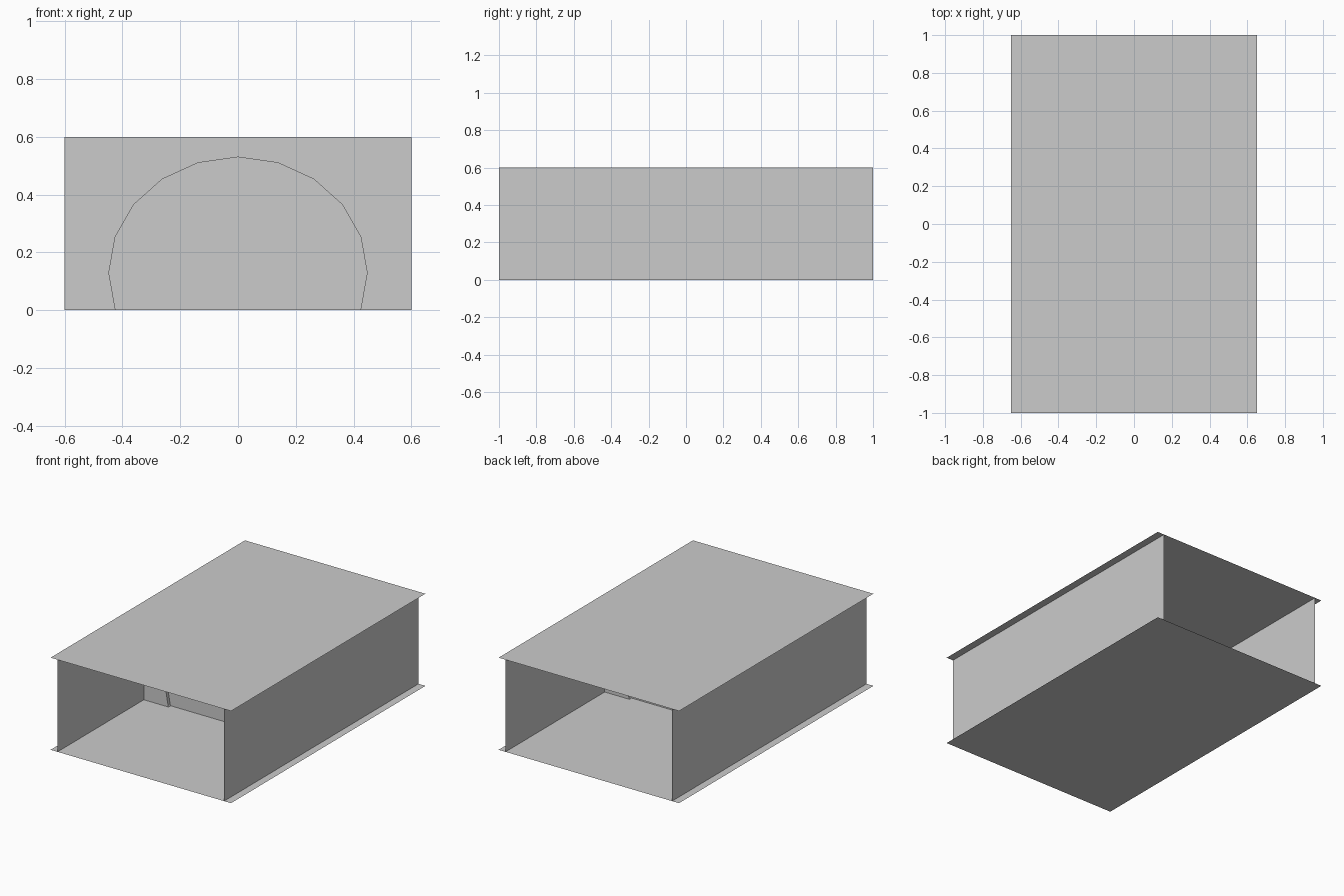
import bpy, math

if "Cube" in bpy.data.objects:
    bpy.data.objects.remove(bpy.data.objects["Cube"])

def make_object(name, verts, faces):
    mesh = bpy.data.meshes.new(name)
    mesh.from_pydata(verts, [], faces)
    mesh.update()
    obj = bpy.data.objects.new(name, mesh)
    bpy.context.collection.objects.link(obj)
    return obj

def extrude_profile(name, outline, y0, y1):
    """Solid from a closed (x, z) outline between two depths."""
    n = len(outline)
    verts = [(x, y, z) for y in (y0, y1) for x, z in outline]
    faces = [list(range(n)), list(range(2 * n - 1, n - 1, -1))]
    faces += [[(i + 1) % n, i, n + i, n + (i + 1) % n] for i in range(n)]
    return make_object(name, verts, faces)

WALL_X, SLAB_X, HALF_LEN, HEIGHT = 0.60, 0.65, 1.0, 0.60

# floor and ceiling sheets, slightly wider than the walls
for name, z in (("floor", 0.0), ("ceiling", HEIGHT)):
    make_object(name, [(-SLAB_X, -HALF_LEN, z), (SLAB_X, -HALF_LEN, z),
                       (SLAB_X, HALF_LEN, z), (-SLAB_X, HALF_LEN, z)], [(0, 1, 2, 3)])

# side wall sheets
for name, x in (("left_wall", -WALL_X), ("right_wall", WALL_X)):
    make_object(name, [(x, -HALF_LEN, 0), (x, HALF_LEN, 0),
                       (x, HALF_LEN, HEIGHT), (x, -HALF_LEN, HEIGHT)], [(0, 1, 2, 3)])

# arch outline: a 20-sided ellipse cut off at the floor, left to right
arch = [(0.447 * math.sin(math.radians(a)), 0.13 + 0.40 * math.cos(math.radians(a)))
        for a in range(-108, 109, 18)]
arch = [(-0.422, 0.0)] + arch + [(0.422, 0.0)]

# partition wall with the arched opening
frame = arch + [(WALL_X, 0), (WALL_X, HEIGHT), (-WALL_X, HEIGHT), (-WALL_X, 0)]
extrude_profile("partition_wall", frame, -0.112, -0.02)

# recessed panel closing the arch
extrude_profile("arch_panel", arch, -0.09, -0.042)
